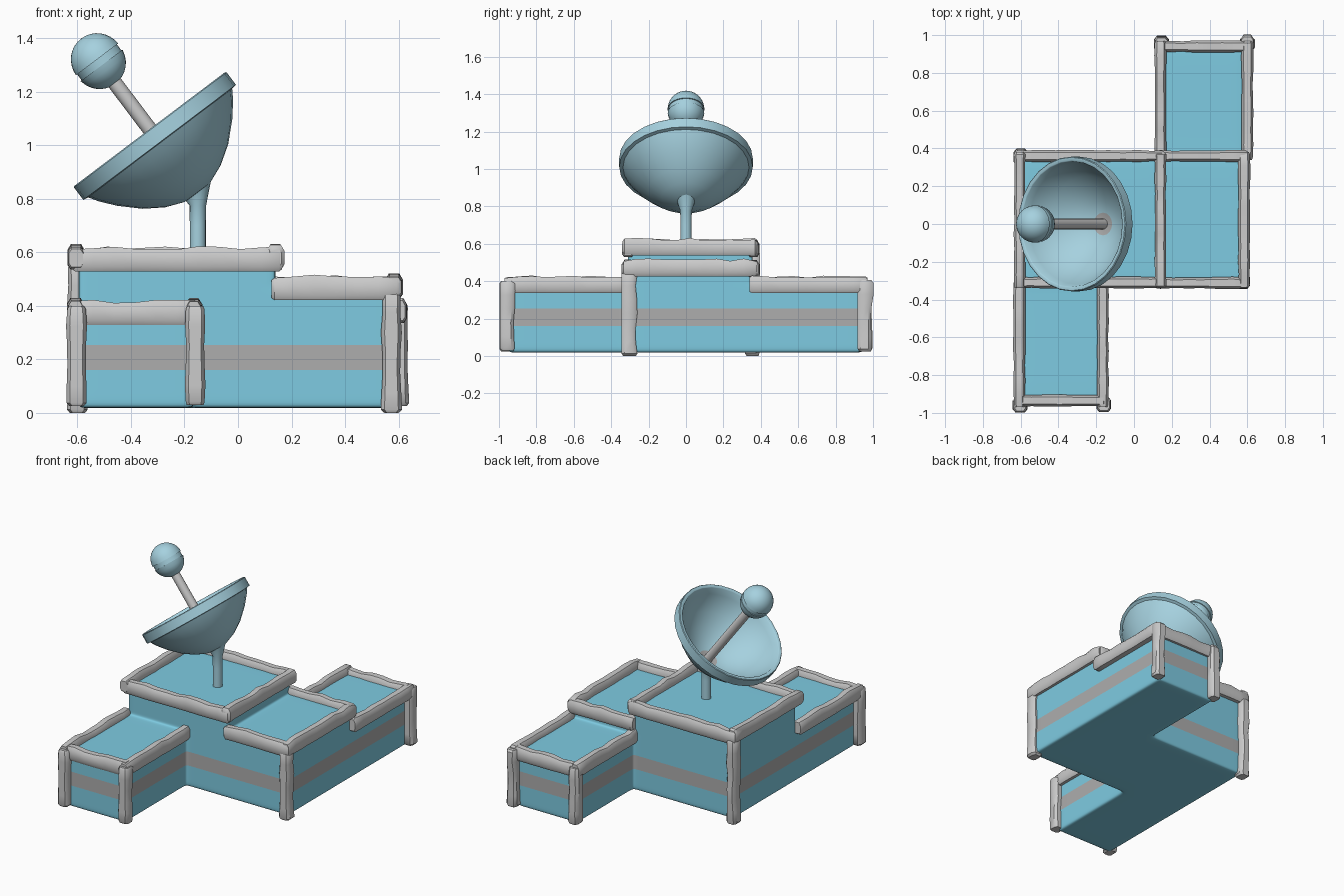
import bpy, bmesh, random
from math import cos, sin, pi, atan2
from mathutils import Vector, Matrix

if "Cube" in bpy.data.objects:
    bpy.data.objects.remove(bpy.data.objects["Cube"])

random.seed(4)


def mat(name, rgb):
    m = bpy.data.materials.new(name)
    m.diffuse_color = (*rgb, 1)
    m.use_nodes = True
    m.node_tree.nodes["Principled BSDF"].inputs["Base Color"].default_value = m.diffuse_color
    return m


BLUE = mat("wall_blue", (0.21, 0.60, 0.76))
PALE = mat("dish_pale_blue", (0.38, 0.64, 0.74))
STRIPE = mat("stripe_grey", (0.42, 0.42, 0.42))


def finish(bm, name, mats=(), angle=45):
    bmesh.ops.recalc_face_normals(bm, faces=bm.faces)
    me = bpy.data.meshes.new(name)
    bm.to_mesh(me)
    bm.free()
    for m in mats:
        me.materials.append(m)
    ob = bpy.data.objects.new(name, me)
    bpy.context.collection.objects.link(ob)
    bpy.ops.object.select_all(action='DESELECT')
    ob.select_set(True)
    bpy.context.view_layer.objects.active = ob
    bpy.ops.object.shade_smooth_by_angle(angle=angle * pi / 180)
    return ob


# Building body: stepped block from grid cells, softened by subdivision
def height(x, y):
    if -0.31 < y < 0.355 and -0.595 < x < 0.585:
        return 0.575 if x < 0.14 else 0.468
    if y < 0 and -0.95 < y and -0.595 < x < -0.165:
        return 0.385
    if 0 < y < 0.945 and 0.14 < x < 0.59:
        return 0.385
    return 0


xs = [-0.595, -0.565, -0.195, -0.165, -0.135, 0.11, 0.14, 0.17, 0.555, 0.585]
ys = [-0.95, -0.92, -0.34, -0.31, -0.28, 0.325, 0.355, 0.385, 0.915, 0.945]
zs = [0.018, 0.055, 0.165, 0.25, 0.355, 0.385, 0.41, 0.44, 0.468, 0.495, 0.545, 0.575]
axes = (xs, ys, zs)


def solid(c):
    if any(i < 0 or i >= len(a) - 1 for i, a in zip(c, axes)):
        return False
    x, y, z = [(a[i] + a[i + 1]) / 2 for i, a in zip(c, axes)]
    return z < height(x, y)


bm = bmesh.new()
verts = {}


def grid_vert(k):
    if k not in verts:
        verts[k] = bm.verts.new([a[i] for a, i in zip(axes, k)])
    return verts[k]


for i in range(len(xs) - 1):
    for j in range(len(ys) - 1):
        for k in range(len(zs) - 1):
            c = (i, j, k)
            if not solid(c):
                continue
            for ax in range(3):
                for s in (0, 1):
                    n = list(c)
                    n[ax] += 2 * s - 1
                    if solid(n):
                        continue
                    u, v = (ax + 1) % 3, (ax + 2) % 3
                    quad = []
                    for du, dv in ((0, 0), (1, 0), (1, 1), (0, 1)):
                        q = list(c)
                        q[ax] += s
                        q[u] += du
                        q[v] += dv
                        quad.append(grid_vert(tuple(q)))
                    f = bm.faces.new(quad)
                    f.material_index = int(ax != 2 and k == 2)
body = finish(bm, "building_body", (BLUE, STRIPE), 180)
body.modifiers.new("soften", 'SUBSURF').levels = 2
body.modifiers["soften"].render_levels = 2


# Rough-hewn trim: chamfered bar with uneven rings
def beam(name, a, b, w=0.06, h=0.088, wob=0.1):
    a, b = Vector(a), Vector(b)
    d = (b - a).normalized()
    up = Vector((0, 1, 0)) if abs(d.z) > 0.5 else Vector((0, 0, 1))
    side = d.cross(up)
    length = (b - a).length
    n = max(3, round(length / 0.075))
    ts = [0, 0.012] + [length * i / n for i in range(1, n)] + [length - 0.012, length]
    prof = [(1, .55), (.6, 1), (-.6, 1), (-1, .55), (-1, -.6), (-.65, -1), (.65, -1), (1, -.6)]
    bm = bmesh.new()
    rings = []
    for i, t in enumerate(ts):
        end = 0.8 if i in (0, len(ts) - 1) else 1
        sw = end * (1 + random.uniform(-wob, wob))
        top = end * (1 + random.uniform(-wob, wob) * 1.6)
        rings.append([bm.verts.new(a + d * t + side * (p * sw * w / 2)
                      + up * (q * (top if q > 0 else end) * h / 2)) for p, q in prof])
    for r0, r1 in zip(rings, rings[1:]):
        for i in range(8):
            bm.faces.new((r0[i], r0[i - 1], r1[i - 1], r1[i]))
    bm.faces.new(rings[0])
    bm.faces.new(rings[-1])
    return finish(bm, name, angle=40)


# Parapet beams: (name, x0, y0, x1, y1, z)
for name, x0, y0, x1, y1, z in (
        ("tall_front", -0.62, -0.31, 0.165, -0.31, 0.572),
        ("tall_back", -0.63, 0.36, 0.16, 0.36, 0.572),
        ("tall_left", -0.605, -0.34, -0.605, 0.38, 0.58),
        ("tall_right", 0.14, -0.34, 0.14, 0.38, 0.58),
        ("middle_front", 0.125, -0.312, 0.605, -0.312, 0.465),
        ("middle_back", 0.125, 0.36, 0.60, 0.36, 0.465),
        ("middle_right", 0.583, -0.335, 0.583, 0.38, 0.47),
        ("front_wing_left", -0.607, -0.97, -0.607, -0.3, 0.38),
        ("front_wing_right", -0.165, -0.97, -0.165, -0.3, 0.38),
        ("front_wing_end", -0.62, -0.935, -0.15, -0.935, 0.373),
        ("back_wing_left", 0.14, 0.34, 0.14, 0.97, 0.38),
        ("back_wing_right", 0.6, 0.34, 0.6, 0.97, 0.38),
        ("back_wing_end", 0.12, 0.94, 0.61, 0.94, 0.373)):
    beam(name + "_beam", (x0, y0, z), (x1, y1, z))

# Corner posts
for name, x, y, z0, z1 in (
        ("front_wing_left", -0.603, -0.958, 0.025, 0.40),
        ("front_wing_right", -0.16, -0.955, 0.03, 0.40),
        ("middle_corner", 0.573, -0.305, 0.0, 0.45),
        ("back_wing_right", 0.6, 0.957, 0.025, 0.405),
        ("back_wing_left", 0.145, 0.955, 0.03, 0.40),
        ("tall_corner", -0.6, 0.355, 0.0, 0.555)):
    beam(name + "_post", (x, y, z0), (x, y, z1), 0.072, 0.078, 0.11)


# Turned parts; a profile point is (radius, height along the axis)
def lathe(name, prof, mats, place=Matrix(), seg=28, grey=(), edit=None):
    bm = bmesh.new()
    rows = []
    for r, z in prof:
        if r == 0:
            rows.append([bm.verts.new((0, 0, z))] * seg)
        else:
            rows.append([bm.verts.new((r * cos(2 * pi * i / seg), r * sin(2 * pi * i / seg), z))
                         for i in range(seg)])
    for n, (a, b) in enumerate(zip(rows, rows[1:])):
        for i in range(seg):
            q = list(dict.fromkeys((a[i - 1], a[i], b[i], b[i - 1])))
            bm.faces.new(q).material_index = int(n in grey)
    bm.transform(place)
    if edit:
        edit(rows)
    return finish(bm, name, mats, 40)


# Dish frame: origin at the rim centre, local z along the tilted axis
tilt = Matrix.Translation((-0.33, 0, 1.06)) @ Matrix.Rotation(-atan2(0.602, 0.798), 4, 'Y')
lathe("dish", [(0, -.30), (.06, -.296), (.13, -.268), (.2, -.222), (.27, -.155), (.315, -.1),
               (.337, -.065), (.357, -.062), (.357, -.004), (.353, 0), (.337, 0), (.332, -.004),
               (.32, -.05), (.255, -.145), (.185, -.21), (.12, -.252), (.06, -.275), (0, -.28)],
      (PALE, STRIPE), tilt, grey=(16,))
lathe("receiver_arm", [(0, -.285), (.028, -.285), (.028, .25), (0, .25)], (), tilt, 16)

# Receiver ball with a shallow belt groove
half = [(0.098 * sin(a), 0.098 * cos(a)) for a in [pi / 2 * i / 8 for i in range(1, 8)]]
ball = ([(0, -.098)] + [(r, -z - 0.008) for r, z in half] + [(.098, -.02), (.093, -.02), (.093, .008), (.099, .008)]
        + [(r, z + 0.008) for r, z in reversed(half)] + [(0, .106)])
ball[0] = (0, -.106)
lathe("receiver_ball", ball, (PALE,), tilt @ Matrix.Translation((0, 0, .318)))


# Mast whose flared top follows the tilted underside of the dish
def slope_top(rows):
    for v in rows[-1]:
        v.co.z = 1.06 + (0.602 * (v.co.x + 0.33) - 0.288) / 0.798


lathe("mast", [(.03, .53), (.03, .70), (.031, .775), (.05, .84)], (PALE,),
      Matrix.Translation((-0.15, 0, 0)), 16, edit=slope_top)
